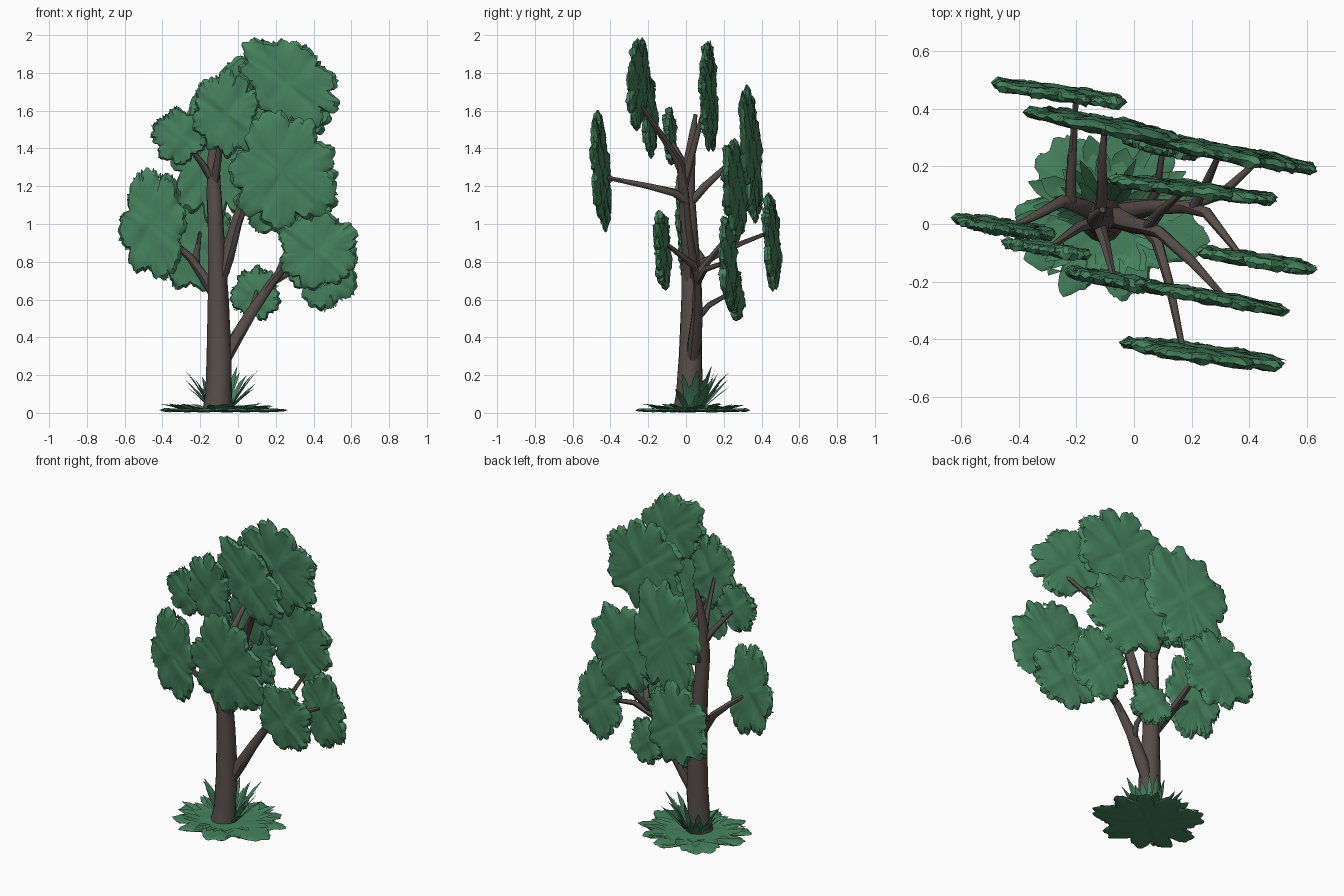
import bpy, bmesh, math, random
from mathutils import Matrix, Vector

if "Cube" in bpy.data.objects:
    bpy.data.objects.remove(bpy.data.objects["Cube"])

random.seed(11)


def material(name, rgb):
    m = bpy.data.materials.new(name)
    m.diffuse_color = (*rgb, 1)
    m.use_nodes = True
    m.node_tree.nodes["Principled BSDF"].inputs["Base Color"].default_value = m.diffuse_color
    return m


GREEN = material("leaf green", (0.062, 0.225, 0.112))
BROWN = material("bark brown", (0.095, 0.075, 0.068))


def finish(bm, name, mat, angle=35):
    bmesh.ops.recalc_face_normals(bm, faces=bm.faces[:])
    me = bpy.data.meshes.new(name)
    bm.to_mesh(me)
    bm.free()
    me.materials.append(mat)
    ob = bpy.data.objects.new(name, me)
    bpy.context.collection.objects.link(ob)
    bpy.ops.object.select_all(action='DESELECT')
    ob.select_set(True)
    bpy.context.view_layer.objects.active = ob
    bpy.ops.object.shade_smooth_by_angle(angle=math.radians(angle))
    return ob


def ragged_outline(n, lobes, depth, rx, rz, stretch, roll):
    """Lobed, jagged outline points fitted to the box of half sizes rx, rz."""
    p, q, w, u = (random.uniform(0, 6.28) for _ in range(4))
    pts = []
    for i in range(n):
        a = 2 * math.pi * i / n
        b = a + 0.2 * math.sin(2 * a + w)
        r = 1 - depth * (1 - abs(math.cos(lobes * b / 2 + p)) ** 0.7) + 0.03 * math.sin(3 * a + u)
        r -= 0.07 * (1 - abs(math.cos(21 * a / 2 + q))) + random.uniform(-0.02, 0.02)
        x, z = stretch * r * math.cos(a), r * math.sin(a)
        pts.append((x * math.cos(roll) - z * math.sin(roll), x * math.sin(roll) + z * math.cos(roll)))
    (x0, x1), (z0, z1) = ((min(c), max(c)) for c in zip(*pts))
    return [((2 * (x - x0) / (x1 - x0) - 1) * rx, (2 * (z - z0) / (z1 - z0) - 1) * rz) for x, z in pts]


def clump(bm, mat4, rx, rz, thick, stretch=1, roll=0, lobes=7, depth=0.22, n=110):
    """Flat lobed slab in the local XZ plane with bumpy faces and a ragged rim."""
    outline = ragged_outline(n, lobes, depth, rx, rz, stretch, roll)
    ph = [random.uniform(0, 6.28) for _ in range(4)]

    def point(i, s, side, t):
        ox, oz = outline[i]
        # inner rings blend from a round shape to the ragged outline
        k = 0.85 * min(rx, rz) / math.hypot(ox, oz)
        f = s * (k * (1 - s) + s)
        x, z = ox * f, oz * f
        bump = 0.35 * math.sin(30 * x + ph[0]) * math.sin(30 * z + ph[1])
        bump += 0.2 * math.sin(62 * x + 20 * z + ph[2]) * math.sin(57 * z + ph[3])
        y = side * thick * t * (1 + bump)
        if s > 0.85:
            y += random.uniform(-0.3, 0.3) * thick
        return bm.verts.new(mat4 @ Vector((x, y, z)))

    rings = [(0.2, 1, 1.0), (0.4, 1, 1), (0.6, 1, 0.95), (0.8, 1, 0.9), (0.94, 1, 0.75), (1.0, 0, 0),
             (0.94, -1, 0.75), (0.8, -1, 0.9), (0.6, -1, 0.95), (0.4, -1, 1), (0.2, -1, 1.0)]
    vs = [[point(i, s, side, t) for i in range(n)] for s, side, t in rings]
    for a, b in zip(vs, vs[1:]):
        for i in range(n):
            j = (i + 1) % n
            bm.faces.new((a[i], a[j], b[j], b[i]))
    for ring in (vs[0], vs[-1]):
        c = bm.verts.new(sum((v.co for v in ring), Vector()) / n)
        for i in range(n):
            bm.faces.new((ring[i], ring[(i + 1) % n], c))
    # small leaf tips standing out of the rim
    for _ in range(24):
        i = random.randrange(n)
        j = (i + 3) % n
        a, b = vs[4][i].co, vs[4][j].co
        mid = (vs[5][i].co + vs[5][j].co) / 2
        tip = mid + (mid - mat4.translation).normalized() * 0.012
        tip += (mat4.to_3x3() @ Vector((0, 1, 0))) * random.uniform(-0.6, 0.6) * thick
        bm.faces.new([bm.verts.new(p) for p in (a, b, tip)])


# Leaf clumps: centre x, y, z, half width, half height, stretch, roll, yaw, lean (degrees)
CLUMPS = {
    "front": (0.235, -0.45, 1.28, 0.29, 0.325, 1, 0, 8, 4),
    "crown_right": (0.27, -0.255, 1.74, 0.275, 0.25, 1.45, -42, 11, 2),
    "crown_middle": (-0.06, -0.195, 1.585, 0.185, 0.24, 1, 0, 10, 3),
    "upper_left": (-0.305, -0.085, 1.465, 0.16, 0.155, 1, 0, 9, 3),
    "right_near": (0.425, -0.125, 0.86, 0.215, 0.215, 1, 0, 9, 3),
    "crown_back": (0.2, 0.12, 1.675, 0.30, 0.295, 1, 0, 7, 2),
    "back_middle": (-0.11, 0.345, 1.37, 0.28, 0.37, 1.15, 50, 10, 3),
    "back_right": (0.25, 0.26, 1.175, 0.29, 0.28, 1, 0, 12, 3),
    "right_far": (0.45, 0.225, 0.79, 0.19, 0.255, 1, 0, 12, 3),
    "small_low": (0.09, 0.265, 0.635, 0.14, 0.15, 1, 0, 13, 3),
    "left": (-0.455, -0.01, 1.0, 0.185, 0.30, 1, 0, 9, 3),
    "back_left": (-0.26, 0.455, 0.905, 0.24, 0.265, 1, 0, 8, 3),
}
for name, (x, y, z, rx, rz, stretch, roll, yaw, lean) in CLUMPS.items():
    bm = bmesh.new()
    m = (Matrix.Translation((x, y, z)) @ Matrix.Rotation(math.radians(-yaw), 4, 'Z')
         @ Matrix.Rotation(math.radians(lean), 4, 'X'))
    clump(bm, m, rx, rz, 0.019, stretch, math.radians(roll), lobes=random.choice((6, 7, 8)))
    finish(bm, "leaf_clump_" + name, GREEN)


def limb(name, pts, sides=9):
    """Tapered tube through points (x, y, z, radius)."""
    bm = bmesh.new()
    rings = []
    for k, p in enumerate(pts):
        a, b = Vector(pts[max(k - 1, 0)][:3]), Vector(pts[min(k + 1, len(pts) - 1)][:3])
        q = (b - a).to_track_quat('Z', 'Y')
        rings.append([bm.verts.new(Vector(p[:3]) + q @ Vector((
            p[3] * math.cos(2 * math.pi * i / sides), p[3] * math.sin(2 * math.pi * i / sides), 0))
            * random.uniform(0.92, 1.08)) for i in range(sides)])
    for a, b in zip(rings, rings[1:]):
        # join each vertex with its closest one on the next ring
        o = min(range(sides), key=lambda s: sum((a[i].co - b[(i + s) % sides].co).length
                                                for i in range(sides)))
        for i in range(sides):
            bm.faces.new((a[i], a[(i + 1) % sides], b[(i + 1 + o) % sides], b[(i + o) % sides]))
    bm.faces.new(rings[0])
    bm.faces.new(rings[-1])
    finish(bm, name, BROWN, 40)


# Trunk and branches
limb("trunk", [(-0.105, 0.015, 0.015, 0.078), (-0.105, 0.015, 0.1, 0.069), (-0.1, 0.025, 0.3, 0.064),
               (-0.105, 0.03, 0.6, 0.054), (-0.115, 0.02, 0.9, 0.045), (-0.125, 0.005, 1.15, 0.04),
               (-0.135, 0.02, 1.35, 0.028), (-0.12, 0.04, 1.5, 0.018), (-0.11, 0.05, 1.58, 0.01)], 12)
limb("branch_low_right", [(-0.09, 0.03, 0.24, 0.03), (-0.02, 0.045, 0.38, 0.038), (0.07, 0.06, 0.53, 0.03),
                          (0.18, 0.06, 0.69, 0.024), (0.25, 0.04, 0.78, 0.02), (0.37, -0.11, 0.9, 0.01)])
limb("branch_right_far", [(0.18, 0.06, 0.69, 0.02), (0.3, 0.1, 0.76, 0.017), (0.43, 0.22, 0.8, 0.01)])
limb("branch_small_low", [(0.05, 0.06, 0.5, 0.02), (0.08, 0.12, 0.57, 0.015), (0.1, 0.26, 0.65, 0.009)])
limb("branch_left", [(-0.11, 0.03, 0.6, 0.03), (-0.18, 0.06, 0.72, 0.028), (-0.25, 0.08, 0.82, 0.022),
                     (-0.34, 0.03, 0.9, 0.016), (-0.42, -0.01, 0.96, 0.009)])
limb("branch_back_left", [(-0.22, 0.08, 0.79, 0.02), (-0.22, 0.17, 0.84, 0.018), (-0.21, 0.3, 0.9, 0.013),
                          (-0.2, 0.45, 0.96, 0.009)])
limb("branch_main_right", [(-0.1, 0.02, 0.7, 0.035), (-0.06, 0.02, 0.82, 0.036), (-0.01, 0.0, 1.0, 0.032),
                           (0.04, -0.01, 1.15, 0.027), (0.09, -0.03, 1.32, 0.022),
                           (0.2, -0.13, 1.47, 0.018), (0.31, -0.25, 1.64, 0.01)])
limb("branch_front", [(0.03, 0.0, 1.12, 0.024), (0.08, -0.06, 1.165, 0.021), (0.12, -0.2, 1.2, 0.016),
                      (0.17, -0.44, 1.25, 0.01)])
limb("branch_crown_back", [(0.05, -0.01, 1.2, 0.022), (0.09, 0.04, 1.4, 0.018), (0.17, 0.11, 1.66, 0.009)])
limb("branch_back_right", [(0.21, 0.06, 0.73, 0.02), (0.25, 0.14, 0.83, 0.016), (0.3, 0.25, 0.97, 0.009)])
limb("branch_back_middle", [(-0.12, 0.01, 1.1, 0.024), (-0.11, 0.1, 1.2, 0.021), (-0.11, 0.22, 1.31, 0.015),
                            (-0.1, 0.35, 1.38, 0.009)])
limb("branch_upper_left", [(-0.13, 0.01, 1.22, 0.022), (-0.19, -0.01, 1.32, 0.018), (-0.29, -0.08, 1.45, 0.009)])
limb("branch_crown_middle", [(-0.125, 0.01, 1.2, 0.024), (-0.1, -0.07, 1.38, 0.017), (-0.07, -0.19, 1.56, 0.009)])

# Ground cover: flat ragged leaf mat
bm = bmesh.new()
flat = Matrix.Translation((-0.075, 0.035, 0.014)) @ Matrix.Rotation(math.radians(90), 4, 'X')
clump(bm, flat, 0.34, 0.305, 0.009, lobes=9, depth=0.32, n=108)
for v in bm.verts:
    v.co.z = max(v.co.z, 0)
finish(bm, "ground_leaf_mat", GREEN, 25)


def blade(bm, ang, start, length, height, width, droop):
    """Pointed leaf bending outward from the trunk."""
    d = Vector((math.cos(ang), math.sin(ang), 0))
    side = Vector((-d.y, d.x, 0))
    rows = []
    for t, w in ((0, 0.55), (0.35, 1), (0.7, 0.85), (1, 0.08)):
        c = Vector((-0.095, 0.03, 0.012)) + d * (start + length * t)
        c.z += height * (t * (1 + droop) - droop * t * t)
        rows.append([bm.verts.new(c + side * width * w), bm.verts.new(c - Vector((0, 0, 0.25 * width * w))),
                     bm.verts.new(c - side * width * w)])
    for a, b in zip(rows, rows[1:]):
        for i in (0, 1):
            bm.faces.new((a[i], a[i + 1], b[i + 1], b[i]))


# Tall grass blades around the trunk, mostly behind and to the sides
bm = bmesh.new()
for k in range(24):
    ang = math.radians(-20 + 215 * k / 23 + random.uniform(-6, 6))
    blade(bm, ang, 0.05, random.uniform(0.07, 0.17), random.uniform(0.1, 0.235),
          random.uniform(0.016, 0.024), random.uniform(0.1, 0.5))
finish(bm, "grass_blades", GREEN)

# Low leaves lying over the mat, some reaching past its rim
bm = bmesh.new()
for k in range(40):
    ang = 2 * math.pi * k / 40 + random.uniform(-0.1, 0.1)
    blade(bm, ang, random.uniform(0.07, 0.17), random.uniform(0.1, 0.16), random.uniform(0.005, 0.04),
          random.uniform(0.022, 0.04), random.uniform(0.3, 1.2))
finish(bm, "low_leaves", GREEN)
